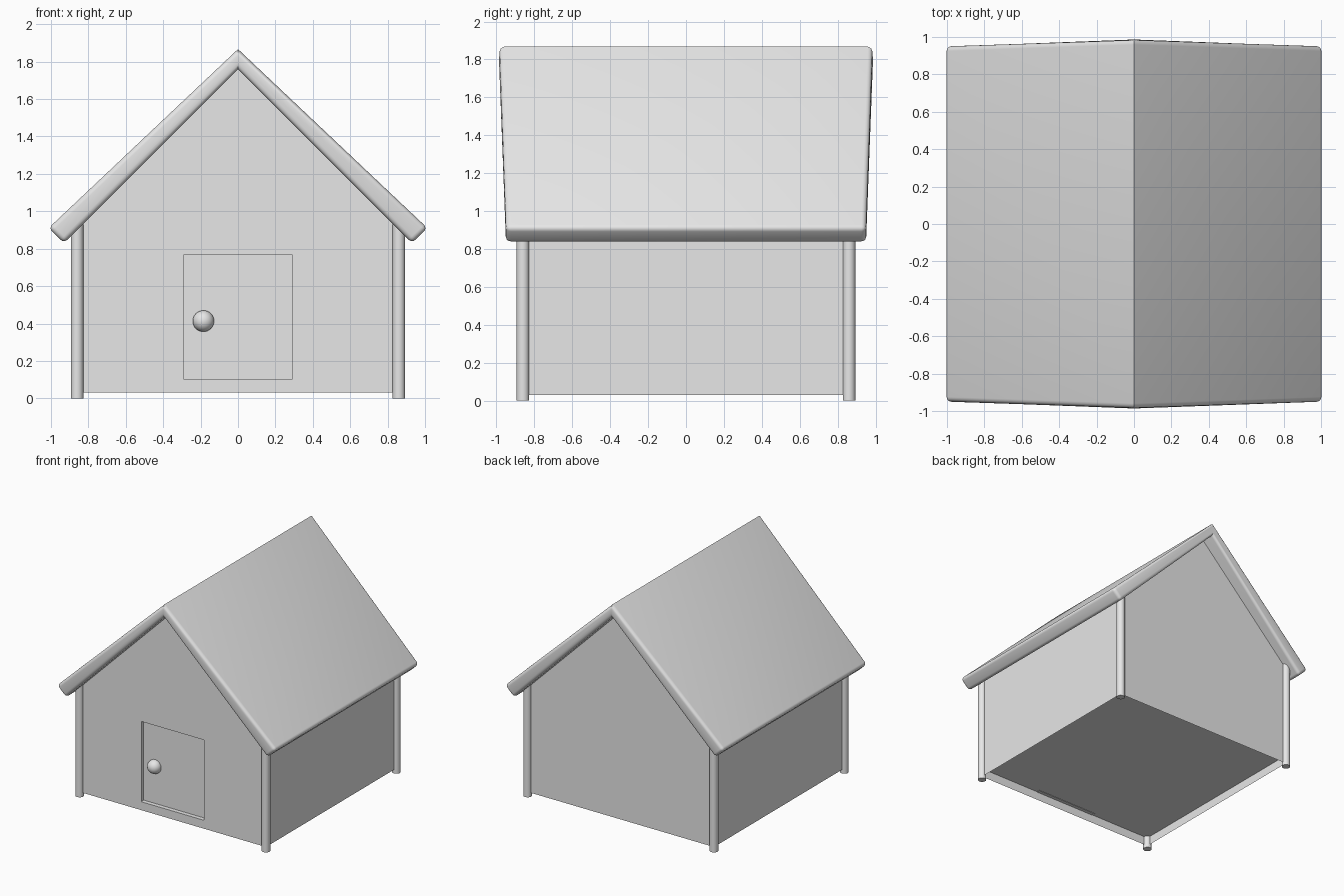
import bpy, bmesh, math
from mathutils import Vector

cube = bpy.data.objects.get("Cube")
if cube:
    bpy.data.objects.remove(cube, do_unlink=True)

grey = bpy.data.materials.new("light_grey")
grey.use_nodes = True
grey.diffuse_color = (0.8, 0.8, 0.8, 1)
grey.node_tree.nodes["Principled BSDF"].inputs["Base Color"].default_value = (0.8, 0.8, 0.8, 1)


def finish(name, bm, smooth=False):
    """Turn a bmesh into a named, coloured object."""
    mesh = bpy.data.meshes.new(name)
    bm.to_mesh(mesh)
    bm.free()
    mesh.materials.append(grey)
    obj = bpy.data.objects.new(name, mesh)
    bpy.context.collection.objects.link(obj)
    if smooth:
        bpy.ops.object.select_all(action='DESELECT')
        obj.select_set(True)
        bpy.context.view_layer.objects.active = obj
        bpy.ops.object.shade_smooth_by_angle(angle=math.radians(40))
    return obj


def loft(profile, depths):
    """Prism along y from an xz profile, with a half depth per point."""
    bm = bmesh.new()
    front = [bm.verts.new((x, -d, z)) for (x, z), d in zip(profile, depths)]
    back = [bm.verts.new((x, d, z)) for (x, z), d in zip(profile, depths)]
    bm.faces.new(front)
    bm.faces.new(back[::-1])
    n = len(profile)
    for i in range(n):
        j = (i + 1) % n
        bm.faces.new((front[j], front[i], back[i], back[j]))
    bmesh.ops.recalc_face_normals(bm, faces=bm.faces)
    return bm


# Walls: gabled shell, open underneath, with a recessed door in the front
W = 0.86
bm = loft([(-W, 0.03), (W, 0.03), (W, 0.91), (0, 1.77), (-W, 0.91)], [W] * 5)
bm.normal_update()
bmesh.ops.delete(bm, geom=[f for f in bm.faces if f.normal.z < -0.9], context='FACES_ONLY')
door_x, door_low, door_top = 0.29, 0.10, 0.77
for co, no in (((0, 0, door_low), (0, 0, 1)), ((0, 0, door_top), (0, 0, 1)),
               ((-door_x, 0, 0), (1, 0, 0)), ((door_x, 0, 0), (1, 0, 0))):
    bm.normal_update()
    faces = [f for f in bm.faces if f.normal.y < -0.9]
    edges = {e for f in faces for e in f.edges}
    verts = {v for f in faces for v in f.verts}
    bmesh.ops.bisect_plane(bm, geom=faces + list(edges) + list(verts), plane_co=co, plane_no=no)
bm.normal_update()
door = [f for f in bm.faces if f.normal.y < -0.9
        and abs(f.calc_center_median().x) < door_x
        and door_low < f.calc_center_median().z < door_top]
moved = bmesh.ops.extrude_face_region(bm, geom=door)["geom"]
bmesh.ops.delete(bm, geom=[f for f in door if f.is_valid], context='FACES_ONLY')
bmesh.ops.translate(bm, vec=Vector((0, 0.03, 0)),
                    verts=[g for g in moved if isinstance(g, bmesh.types.BMVert)])
finish("walls_with_door", bm)

# Floor, raised above the lower edge of the walls
bm = bmesh.new()
bm.faces.new([bm.verts.new((x * W, y * W, 0.103)) for x, y in ((-1, -1), (-1, 1), (1, 1), (1, -1))])
finish("floor", bm)

# Roof: one folded slab with rounded rims and a crisp ridge
roof_profile = [(0, 1.867), (1.013, 0.91), (0.93, 0.83), (0, 1.76), (-0.93, 0.83), (-1.013, 0.91)]
bm = loft(roof_profile, [0.985, 0.95, 0.95, 0.985, 0.95, 0.95])
rims = [e for e in bm.edges if not all(abs(v.co.x) < 0.01 for v in e.verts)]
bmesh.ops.bevel(bm, geom=rims, offset=0.026, segments=4, profile=0.5, affect='EDGES')
finish("roof", bm, smooth=True)

# Corner posts
for sx, side in ((-1, "right"), (1, "left")):
    for sy, end in ((-1, "front"), (1, "back")):
        bm = bmesh.new()
        bmesh.ops.create_cone(bm, cap_ends=True, segments=32, radius1=0.033, radius2=0.033, depth=0.93)
        bmesh.ops.translate(bm, verts=bm.verts, vec=(sx * W, sy * W, 0.465))
        finish(f"{end}_{side}_post", bm, smooth=True)

# Door knob, half sunk into the door
bm = bmesh.new()
bmesh.ops.create_uvsphere(bm, u_segments=32, v_segments=16, radius=0.057)
bmesh.ops.translate(bm, verts=bm.verts, vec=(-0.185, -0.835, 0.413))
finish("door_knob", bm, smooth=True)
